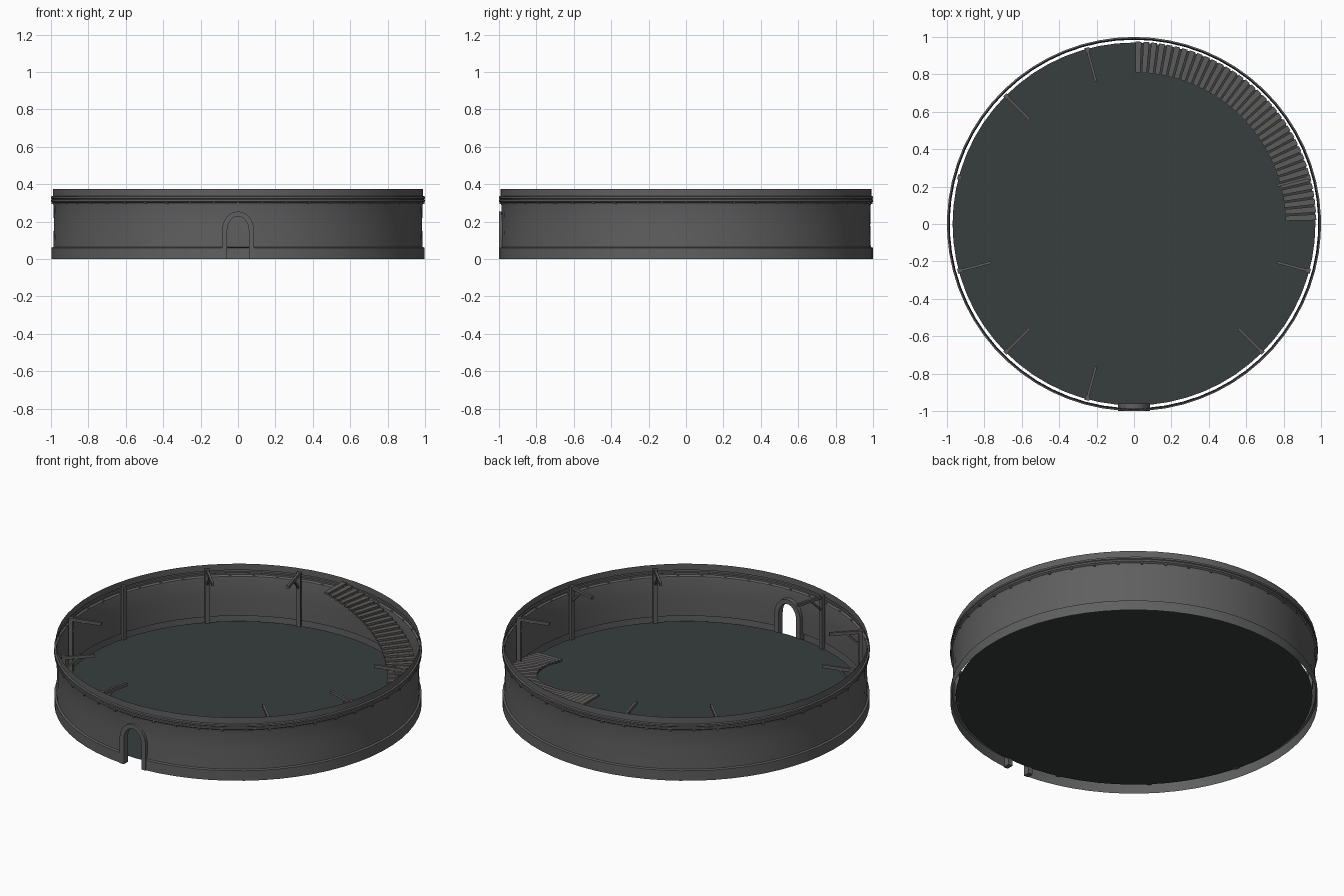
import bpy, bmesh, math
from mathutils import Matrix, Vector

if "Cube" in bpy.data.objects:
    bpy.data.objects.remove(bpy.data.objects["Cube"])


def mat(name, col):
    m = bpy.data.materials.new(name)
    m.diffuse_color = (*col, 1)
    m.use_nodes = True
    m.node_tree.nodes["Principled BSDF"].inputs["Base Color"].default_value = m.diffuse_color
    return m


stone = mat("grey_stone", (0.115, 0.115, 0.115))
wood = mat("weathered_timber", (0.112, 0.107, 0.104))
ground = mat("dark_floor", (0.038, 0.049, 0.048))


def finish(name, bm, material, smooth=False):
    bmesh.ops.recalc_face_normals(bm, faces=bm.faces)
    me = bpy.data.meshes.new(name)
    bm.to_mesh(me)
    bm.free()
    me.materials.append(material)
    ob = bpy.data.objects.new(name, me)
    bpy.context.collection.objects.link(ob)
    if smooth:
        bpy.ops.object.select_all(action='DESELECT')
        ob.select_set(True)
        bpy.context.view_layer.objects.active = ob
        bpy.ops.object.shade_smooth_by_angle(angle=math.radians(30))
    return ob


def polar(r, a, z):
    return Vector((r * math.cos(a), r * math.sin(a), z))


def add_box(bm, size, matrix):
    bmesh.ops.create_cube(bm, size=1, matrix=matrix @ Matrix.Diagonal((*size, 1)))


def ring_box(bm, size, r, deg, z, tilt=0):
    """Box whose x axis points away from the centre."""
    m = Matrix.Rotation(math.radians(deg), 4, 'Z') @ Matrix.Translation((r, 0, z))
    add_box(bm, size, m @ Matrix.Rotation(tilt, 4, 'Y'))


def lathe(bm, angles, profile_at):
    cols = [[bm.verts.new(polar(r, a, z)) for r, z in profile_at(a)] for a in angles]
    for c0, c1 in zip(cols, cols[1:]):
        for i in range(len(c0) - 1):
            bm.faces.new((c0[i], c1[i], c1[i + 1], c0[i + 1]))


# Thin round wall with plinth, double moulding and parapet
crown = [(0.987, 0.285), (0.99, 0.300), (1.0, 0.307), (1.0, 0.317), (0.995, 0.320),
         (1.0, 0.324), (1.0, 0.334), (0.991, 0.337), (0.991, 0.375)]
base = [(0.999, 0), (0.999, 0.06), (0.988, 0.064), (0.985, 0.18)]
half = math.asin(0.072 / 0.985)


def arch_profile(a):
    x = 0.985 * math.sin(a + math.pi / 2)
    t = max(0, 1 - (x / 0.072) ** 2)
    return [(0.986, 0.15 + 0.09 * math.sqrt(t))] + crown


bm = bmesh.new()
start = -math.pi / 2 + half
sweep = 2 * math.pi - 2 * half
lathe(bm, [start + sweep * i / 64 for i in range(65)], lambda a: base + crown)
lathe(bm, [-math.pi / 2 - half + 2 * half * i / 14 for i in range(15)], arch_profile)
bmesh.ops.remove_doubles(bm, verts=bm.verts, dist=1e-5)
finish("round_wall", bm, stone, True)

# Small supports under the moulding
bm = bmesh.new()
for i in range(48):
    ring_box(bm, (0.009, 0.012, 0.012), 0.992, i * 7.5, 0.299)
finish("moulding_supports", bm, stone)


# Arched door surround
def arch(w, h, n=14):
    pts = [(-w, 0)]
    for i in range(n + 1):
        t = math.pi * (1 - i / n)
        pts.append((w * math.cos(t), 0.15 + (h - 0.15) * math.sin(t)))
    return pts + [(w, 0)]


bm = bmesh.new()
rows = []
for (xo, zo), (xi, zi) in zip(arch(0.086, 0.254), arch(0.058, 0.228)):
    rows.append([bm.verts.new(p) for p in ((xo, -1, zo), (xi, -1, zi),
                                           (xi, -0.96, zi), (xo, -0.96, zo))])
for a, b in zip(rows, rows[1:]):
    for k in range(4):
        bm.faces.new((a[k], a[(k + 1) % 4], b[(k + 1) % 4], b[k]))
bm.faces.new(rows[0])
bm.faces.new(rows[-1])
finish("door_surround", bm, stone, True)

# Floor disc, raised a little above the base
bm = bmesh.new()
bmesh.ops.create_circle(bm, cap_ends=True, segments=64, radius=0.97,
                        matrix=Matrix.Translation((0, 0, 0.04)))
floor = finish("floor", bm, ground)
if floor.data.polygons[0].normal.z < 0:
    floor.data.flip_normals()

# Open treads climbing a quarter turn along the wall
bm = bmesh.new()
steps = 36
for i in range(steps):
    a0 = math.radians(1.2 + i * 2.47)
    a1 = a0 + math.radians(1.85)
    z = 0.055 + 0.305 * i / (steps - 1)
    low, high = ([bm.verts.new(polar(r, a, zz)) for r, a in
                  ((0.81, a0), (0.975, a0), (0.975, a1), (0.81, a1))]
                 for zz in (z - 0.012, z))
    bm.faces.new(low[::-1])
    bm.faces.new(high)
    for k in range(4):
        bm.faces.new((low[k], low[(k + 1) % 4], high[(k + 1) % 4], high[k]))
finish("stair_treads", bm, wood)

# Timber posts, with cantilever beams and braces
posts, beams = bmesh.new(), bmesh.new()
for deg in (15, 105, 135, 165, 195, 225, 255, 315, 345):
    ring_box(posts, (0.022, 0.026, 0.32), 0.965, deg, 0.20)
    if deg != 165:
        ring_box(beams, (0.175, 0.014, 0.018), 0.8775, deg, 0.35)
        ring_box(beams, (0.10, 0.010, 0.010), 0.922, deg, 0.31, math.radians(45))
finish("wall_posts", posts, wood)
finish("cantilever_beams", beams, wood)
